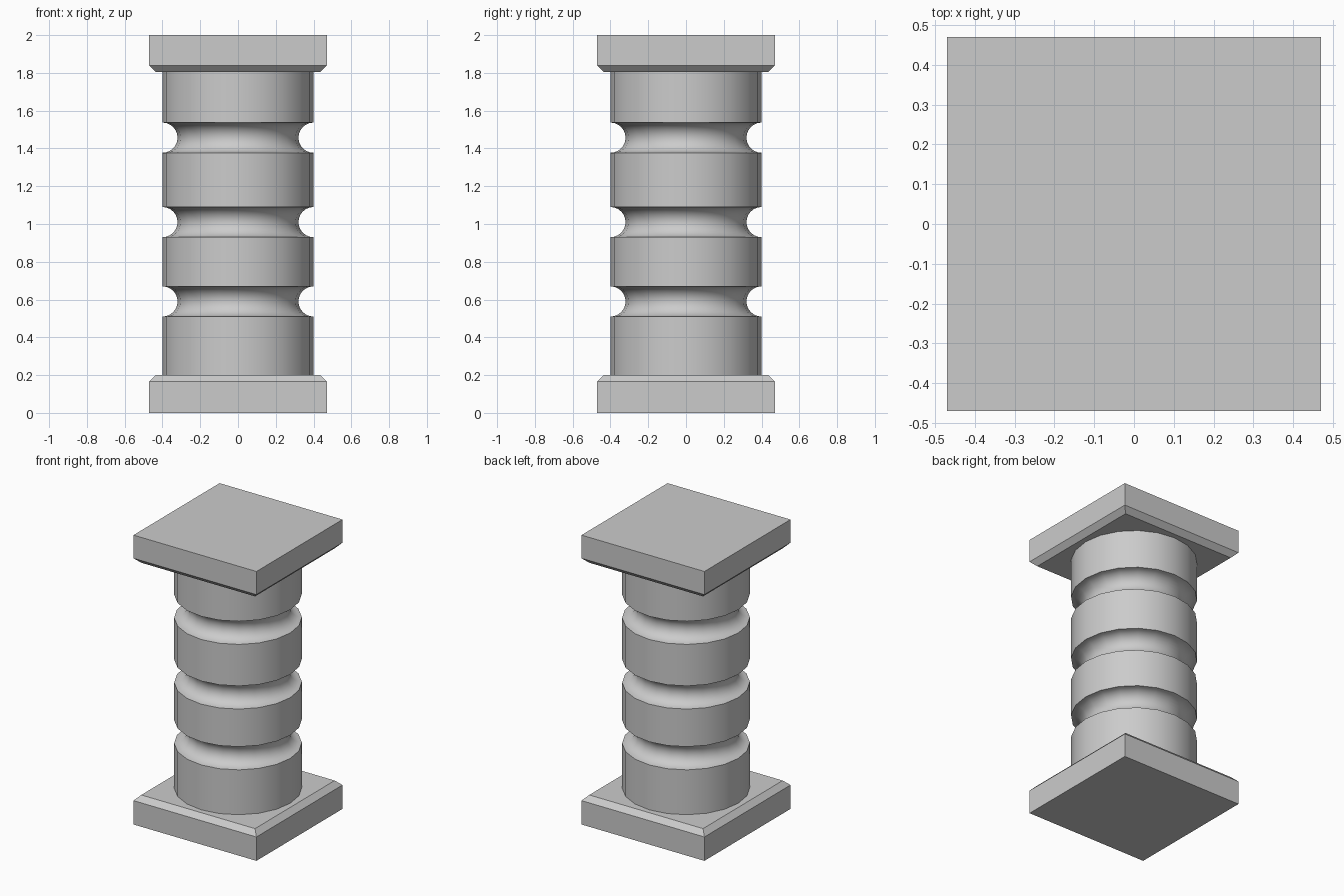
import bpy, bmesh
from math import pi, sin, cos, radians

if "Cube" in bpy.data.objects:
    bpy.data.objects.remove(bpy.data.objects["Cube"])

SIDES, RADIUS, GROOVE = 20, 0.40, 0.08


def finish(name, bm):
    bmesh.ops.recalc_face_normals(bm, faces=bm.faces)
    mesh = bpy.data.meshes.new(name)
    bm.to_mesh(mesh)
    bm.free()
    obj = bpy.data.objects.new(name, mesh)
    bpy.context.collection.objects.link(obj)
    return obj


def slab(name, z_outer, z_bevel, z_inner):
    """Square block whose inner face has a chamfered rim."""
    bm = bmesh.new()
    rings = []
    for h, z in ((0.47, z_outer), (0.47, z_bevel), (0.435, z_inner)):
        rings.append([bm.verts.new((x * h, y * h, z))
                      for x, y in ((-1, -1), (1, -1), (1, 1), (-1, 1))])
    for a, b in zip(rings, rings[1:]):
        for i in range(4):
            j = (i + 1) % 4
            bm.faces.new((a[i], a[j], b[j], b[i]))
    bm.faces.new(rings[0])
    bm.faces.new(rings[-1])
    return finish(name, bm)


# Square base and matching cap
slab("base", 0, 0.165, 0.2)
slab("cap", 2, 1.84, 1.805)

# Round shaft: lathed profile with three half-round grooves
profile = [(RADIUS, 0.2)]
for zc in (0.59, 1.01, 1.457):
    for k in range(13):
        a = pi * k / 12
        profile.append((RADIUS - GROOVE * sin(a), zc - GROOVE * cos(a)))
profile.append((RADIUS, 1.805))

bm = bmesh.new()
rings = [[bm.verts.new((r * cos(2 * pi * i / SIDES), r * sin(2 * pi * i / SIDES), z))
          for i in range(SIDES)] for r, z in profile]
for a, b in zip(rings, rings[1:]):
    for i in range(SIDES):
        j = (i + 1) % SIDES
        bm.faces.new((a[i], a[j], b[j], b[i]))
bm.faces.new(rings[0])
bm.faces.new(rings[-1])
shaft = finish("shaft", bm)

bpy.ops.object.select_all(action='DESELECT')
shaft.select_set(True)
bpy.context.view_layer.objects.active = shaft
bpy.ops.object.shade_smooth_by_angle(angle=radians(30))
